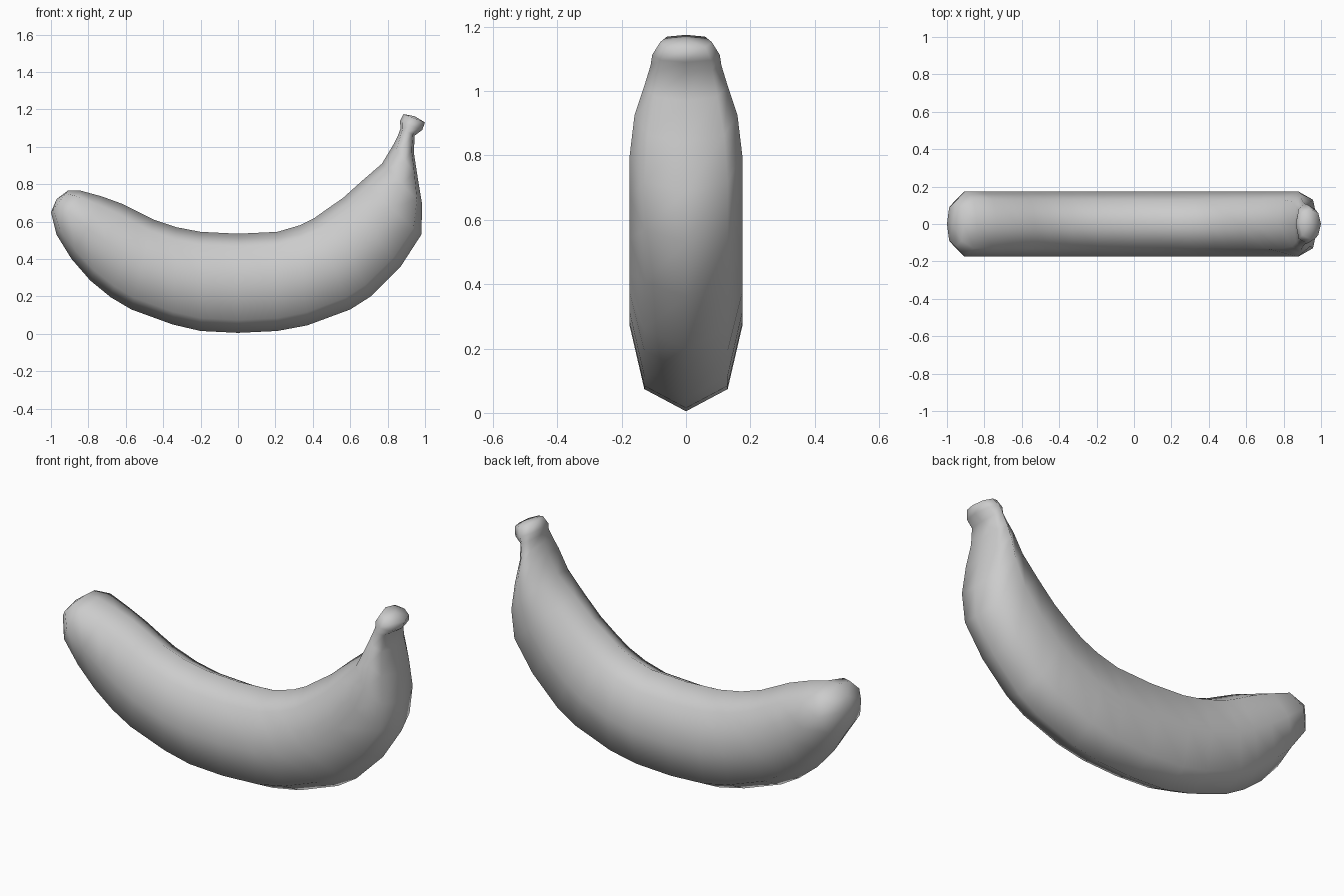
import bpy, bmesh
from mathutils import Vector

# Octagonal sections: outer x, z, inner x, z, half width
SECTIONS = [
    (-1.00, .65, -.91, .765, .12), (-.97, .53, -.84, .765, .175),
    (-.89, .40, -.73, .735, .175), (-.79, .285, -.62, .695, .175),
    (-.68, .195, -.53, .65, .175), (-.57, .13, -.45, .61, .175),
    (-.35, .05, -.33, .57, .175), (-.20, .015, -.20, .545, .175),
    (0, .005, 0, .535, .175), (.21, .015, .21, .545, .175),
    (.37, .045, .33, .58, .175), (.60, .13, .41, .62, .175),
    (.71, .20, .48, .67, .175), (.87, .36, .56, .725, .175),
    (.98, .53, .66, .815, .175), (.985, .69, .77, .91, .175),
    (.96, .84, .83, 1.01, .16), (.94, .97, .855, 1.06, .13),
    (.945, 1.06, .87, 1.10, .11), (.985, 1.09, .865, 1.135, .105),
    (1.00, 1.13, .885, 1.175, .08),
]
D = .74  # position of the diagonal corners
CORNERS = [(0, 1), (D, D), (1, 0), (D, -D), (0, -1), (-D, -D), (-1, 0), (-D, D)]

bm = bmesh.new()


def ring(ox, oz, ix, iz, w):
    outer, inner = Vector((ox, 0, oz)), Vector((ix, 0, iz))
    mid, half = (outer + inner) / 2, (outer - inner) / 2
    return [bm.verts.new(mid + half * b + Vector((0, w * a, 0))) for a, b in CORNERS]


def cap(loop, tip):
    v = bm.verts.new(tip)
    for i in range(8):
        bm.faces.new((loop[i], loop[(i + 1) % 8], v))


# Skin between neighbouring sections
rings = [ring(*s) for s in SECTIONS]
for r, q in zip(rings, rings[1:]):
    for i in range(8):
        j = (i + 1) % 8
        bm.faces.new((r[i], r[j], q[j], q[i]))

# Blossom end and stem end
cap(rings[0], (-.97, 0, .72))
cap(rings[-1], (.945, 0, 1.163))
bmesh.ops.recalc_face_normals(bm, faces=bm.faces)

mesh = bpy.data.meshes.new("banana")
bm.to_mesh(mesh)
bm.free()
for p in mesh.polygons:
    p.use_smooth = True
banana = bpy.data.objects.new("banana", mesh)
bpy.context.collection.objects.link(banana)
